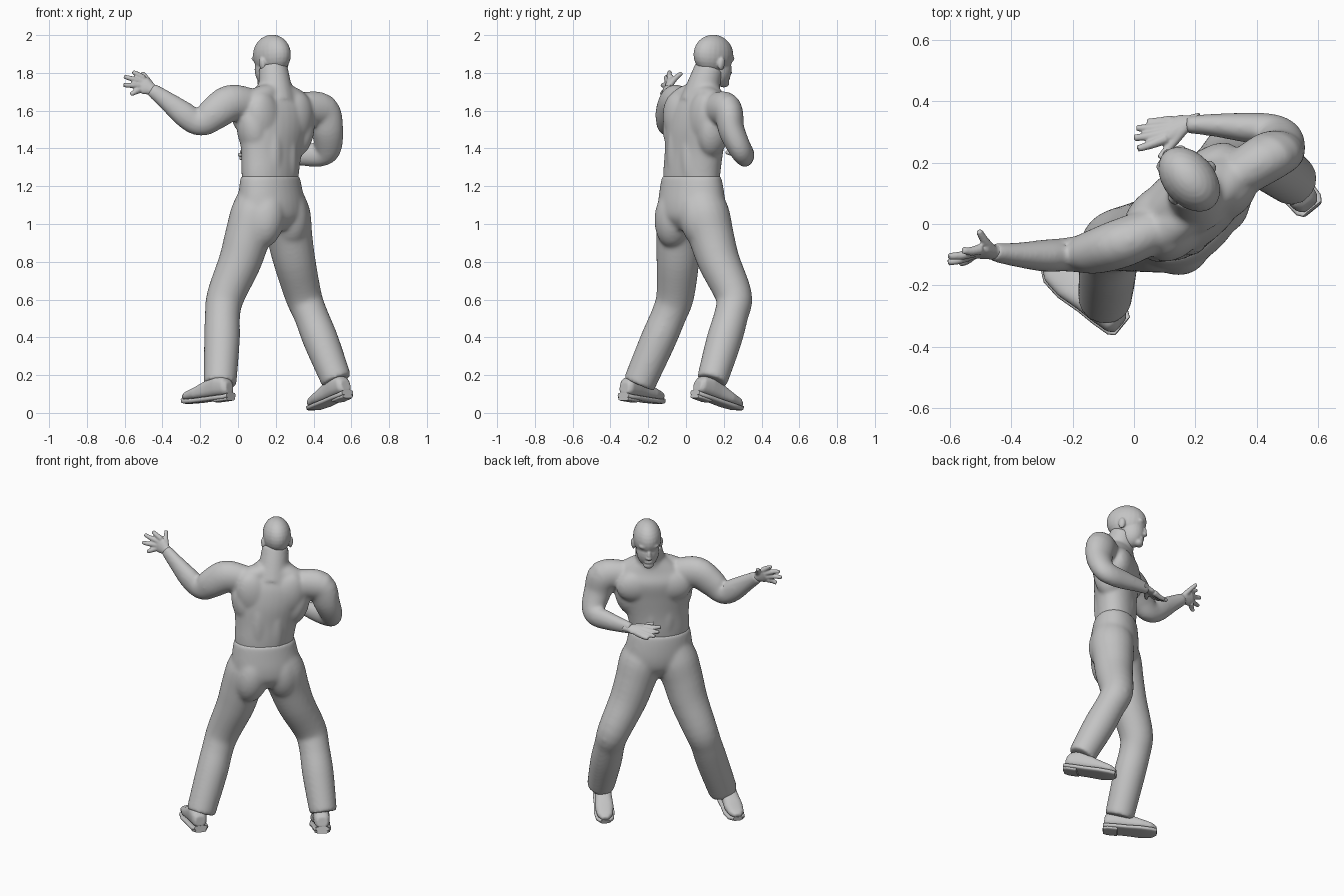
import bpy, bmesh, math
from mathutils import Vector, Matrix

if "Cube" in bpy.data.objects:
    bpy.data.objects.remove(bpy.data.objects["Cube"])

grey = bpy.data.materials.new("plain_grey")
grey.use_nodes = True
GREY = (0.55, 0.55, 0.55, 1)
grey.diffuse_color = GREY
grey.node_tree.nodes["Principled BSDF"].inputs["Base Color"].default_value = GREY


def loft(bm, rings, n=20, power=1.0):
    """Skin closed rings given as (centre, u axis, v axis), with end caps."""
    loops = []
    for c, u, v in rings:
        loop = []
        for i in range(n):
            t = math.tau * i / n
            k, s = math.cos(t), math.sin(t)
            k = math.copysign(abs(k) ** power, k)
            s = math.copysign(abs(s) ** power, s)
            loop.append(bm.verts.new(c + u * k + v * s))
        loops.append(loop)
    for p, q in zip(loops, loops[1:]):
        for i in range(n):
            j = (i + 1) % n
            bm.faces.new((p[i], p[j], q[j], q[i]))
    bm.faces.new(loops[0][::-1])
    bm.faces.new(loops[-1])


def spline(stations, steps=4):
    """Smooth curve of any dimension through the stations."""
    p = [Vector(s) for s in stations]
    p = [p[0]] + p + [p[-1]]
    out = []
    for a, b, c, d in zip(p, p[1:], p[2:], p[3:]):
        for i in range(steps):
            t = i / steps
            out.append(b + (c - a) * (t / 2) + (a * 2 - b * 5 + c * 4 - d) * (t * t / 2)
                       + (b * 3 - a - c * 3 + d) * (t ** 3 / 2))
    return out + [p[-1]]


def tube(bm, stations, n=18, depth=1.0):
    """Limb through (x, y, z, radius) stations; depth scales its section along y."""
    path = spline(stations)
    pts = [s.to_3d() for s in path]
    squash = Matrix.Diagonal((1, depth, 1))
    rings, u = [], None
    for i, p in enumerate(pts):
        d = (pts[min(i + 1, len(pts) - 1)] - pts[max(i - 1, 0)]).normalized()
        u = d.orthogonal() if u is None else u - d * u.dot(d)
        u.normalize()
        r = path[i][3]
        rings.append((p, squash @ u * r, squash @ d.cross(u) * r))
    loft(bm, rings, n)


def trunk(bm, stations):
    """Stacked level ellipses: x, y, z, half width, half depth, yaw."""
    rings = []
    for x, y, z, a, b, yaw in spline(stations):
        m = Matrix.Rotation(math.radians(yaw), 3, 'Z')
        rings.append((Vector((x, y, z)), m @ Vector((a, 0, 0)), m @ Vector((0, b, 0))))
    loft(bm, rings, 32)


def ball(bm, frame, pos, radii, tilt=0):
    """Ellipsoid placed in a local frame."""
    m = frame @ Matrix.Translation(pos) @ Matrix.Rotation(math.radians(tilt), 4, 'Y')
    m = m @ Matrix.Diagonal((*radii, 1))
    bmesh.ops.create_uvsphere(bm, u_segments=24, v_segments=14, radius=1, matrix=m)


def pair(bm, frame, pos, radii, tilt=0):
    for s in (-1, 1):
        ball(bm, frame, (pos[0] * s, pos[1], pos[2]), radii, tilt * s)


def frame_at(x, y, z, yaw, pitch=0):
    return (Matrix.Translation((x, y, z)) @ Matrix.Rotation(math.radians(yaw), 4, 'Z')
            @ Matrix.Rotation(math.radians(pitch), 4, 'X'))


def finish(name, bm, voxel=0, smooth=0):
    bmesh.ops.recalc_face_normals(bm, faces=bm.faces)
    me = bpy.data.meshes.new(name)
    bm.to_mesh(me)
    bm.free()
    me.materials.append(grey)
    ob = bpy.data.objects.new(name, me)
    bpy.context.collection.objects.link(ob)
    bpy.ops.object.select_all(action='DESELECT')
    ob.select_set(True)
    bpy.context.view_layer.objects.active = ob
    bpy.ops.object.shade_smooth_by_angle(angle=math.radians(50))
    if voxel:
        r = ob.modifiers.new("blend", 'REMESH')
        r.mode, r.voxel_size, r.use_smooth_shade = 'VOXEL', voxel, True
        s = ob.modifiers.new("soften", 'SMOOTH')
        s.factor, s.iterations = 0.5, smooth


# Torso with muscle masses
bm = bmesh.new()
trunk(bm, [(.175, .03, 1.12, .165, .105, 46), (.17, .03, 1.25, .176, .12, 45),
           (.178, .042, 1.38, .188, .122, 42), (.187, .057, 1.5, .212, .128, 38),
           (.19, .075, 1.6, .225, .125, 36), (.195, .08, 1.67, .175, .1, 34),
           (.195, .085, 1.74, .09, .08, 34)])
chest = frame_at(.187, .07, 0, 37)
loin = frame_at(.175, .04, 0, 42)
pair(bm, chest, (.1, .056, 1.57), (.125, .065, .1), 10)
pair(bm, chest, (.105, -.064, 1.56), (.1, .062, .14), 12)
pair(bm, chest, (.155, -.02, 1.49), (.075, .09, .14), 12)
pair(bm, chest, (.1, -.02, 1.675), (.13, .065, .055), 20)
pair(bm, loin, (.052, -.08, 1.36), (.05, .045, .18))
pair(bm, loin, (.045, .08, 1.36), (.05, .04, .15))

# Neck, rising into the head
tube(bm, [(.2, .07, 1.64, .105), (.195, .095, 1.74, .087), (.185, .125, 1.83, .078)])

# Arms
arms = {
    "left": [(.06, -.02, 1.63, .09), (-.04, -.062, 1.64, .098), (-.125, -.09, 1.585, .09),
             (-.18, -.098, 1.543, .076), (-.23, -.1, 1.543, .068), (-.29, -.103, 1.585, .066),
             (-.38, -.1, 1.655, .05), (-.46, -.092, 1.714, .037)],
    "right": [(.35, .165, 1.61, .09), (.442, .222, 1.597, .096), (.472, .24, 1.5, .086),
              (.475, .283, 1.405, .074), (.44, .307, 1.37, .066), (.36, .314, 1.365, .06),
              (.26, .322, 1.365, .047), (.17, .324, 1.365, .036)],
}
for stations in arms.values():
    tube(bm, stations, 20, .8)
finish("torso_and_arms", bm, .009, 14)

# Skull and face
bm = bmesh.new()
head = frame_at(.18, .145, 1.89, 41, -6)
ball(bm, head, (0, 0, .005), (.084, .12, .107))
ball(bm, head, (0, .04, -.07), (.067, .076, .092))
ball(bm, head, (0, .088, -.135), (.032, .028, .024))
ball(bm, head, (0, .096, -.005), (.06, .02, .018))
ball(bm, head, (0, .11, -.06), (.014, .02, .032))
ball(bm, head, (0, .118, -.076), (.02, .016, .012))
ball(bm, head, (0, .102, -.108), (.028, .016, .013))
pair(bm, head, (.083, -.01, -.045), (.012, .021, .034), 8)
finish("head", bm, .006, 5)

# Hands: knuckle centre, spread across the knuckles, thumb tip, then finger tips
hands = {
    "left": ((-.52, -.09, 1.745), (-.012, -.008, -.03),
             [(-.505, -.022, 1.8), (-.558, -.085, 1.806), (-.604, -.105, 1.78),
              (-.606, -.125, 1.735), (-.568, -.128, 1.685)]),
    "right": ((.105, .305, 1.362), (.008, .028, -.012),
              [(.083, .214, 1.38), (.012, .245, 1.385), (0, .28, 1.368),
               (.007, .312, 1.35), (.042, .333, 1.335)]),
}
for side, (knuckle, spread, tips) in hands.items():
    bm = bmesh.new()
    wrist, knuckle, spread = Vector(arms[side][-1][:3]), Vector(knuckle), Vector(spread)
    across = spread.normalized()
    along = (knuckle - wrist).normalized()
    thick = along.cross(across) * .021
    loft(bm, [(wrist - along * .04, across * .03, thick * 1.2),
              (wrist, across * .032, thick * 1.1), (wrist.lerp(knuckle, .5), across * .046, thick),
              (knuckle, across * .044, thick * .85)], 16)
    for i, tip in enumerate(tips):
        tip = Vector(tip)
        base = wrist.lerp(knuckle, .1) - across * .018 if i == 0 else \
            knuckle - along * .01 + spread * (i - 2.5) * .68
        mid = base.lerp(tip, .55) + thick * .25
        tube(bm, [(*base, .018), (*mid, .0145), (*tip, .011)], 12)
    finish(side + "_hand", bm, .005, 4)

# Trousers
bm = bmesh.new()
trunk(bm, [(.17, .029, 1.258, .181, .126, 45), (.173, .03, 1.19, .194, .137, 46),
           (.18, .03, 1.1, .205, .145, 46), (.185, .03, 1.03, .19, .135, 46),
           (.185, .03, .97, .12, .09, 46)])
hips = frame_at(.18, .03, 0, 46)
pair(bm, hips, (.09, -.035, 1.04), (.105, .11, .17), -10)
legs = [
    [(.12, -.01, 1.19, .1), (.092, -.025, 1.06, .13), (.05, -.037, .93, .122),
     (.01, -.043, .8, .114), (-.065, -.057, .62, .101), (-.082, -.09, .52, .094),
     (-.085, -.15, .38, .095), (-.095, -.25, .15, .087)],
    [(.22, .06, 1.19, .1), (.252, .098, 1.06, .13), (.274, .135, .93, .121),
     (.3, .175, .8, .112), (.346, .253, .62, .098), (.385, .24, .52, .091),
     (.44, .2, .38, .094), (.523, .137, .168, .082)],
]
for leg in legs:
    tube(bm, leg, 20)
finish("trousers", bm, .01, 16)

# Shoes: distance from heel, half width, underside, top
shoe = [(0, .032, .005, .07), (.02, .046, 0, .095), (.08, .05, 0, .115), (.14, .05, 0, .095),
        (.22, .056, 0, .066), (.285, .046, .003, .05), (.315, .022, .01, .036)]
feet = {"left": ((-.04, -.33, .095), (-.287, -.128, .06)),
        "right": ((.578, .05, .108), (.38, .292, .02))}
for side, (heel, toe) in feet.items():
    heel, toe = Vector(heel), Vector(toe)
    d = (toe - heel).normalized()
    across = d.cross(Vector((0, 0, 1))).normalized()
    up = across.cross(d)
    bm = bmesh.new()
    loft(bm, [(heel + d * t + up * (lo + hi) / 2, across * w, up * (hi - lo) / 2)
              for t, w, lo, hi in shoe], 20, .75)
    # Ankle under the trouser hem
    ankle = heel + d * .08 + up * .06
    tube(bm, [(*ankle, .042), (*(ankle + up * .08), .04)])
    finish(side + "_shoe", bm, .007, 4)
    bm = bmesh.new()
    loft(bm, [(heel + d * (t * 1.02 - .003) + up * (lo - .006), across * (w + .006), up * .013)
              for t, w, lo, hi in shoe], 20, .5)
    # Heel block under the sole
    loft(bm, [(heel + d * t - up * .018, across * w, up * .012)
              for t, w in ((.0, .034), (.025, .046), (.085, .045))], 20, .5)
    finish(side + "_sole", bm)
